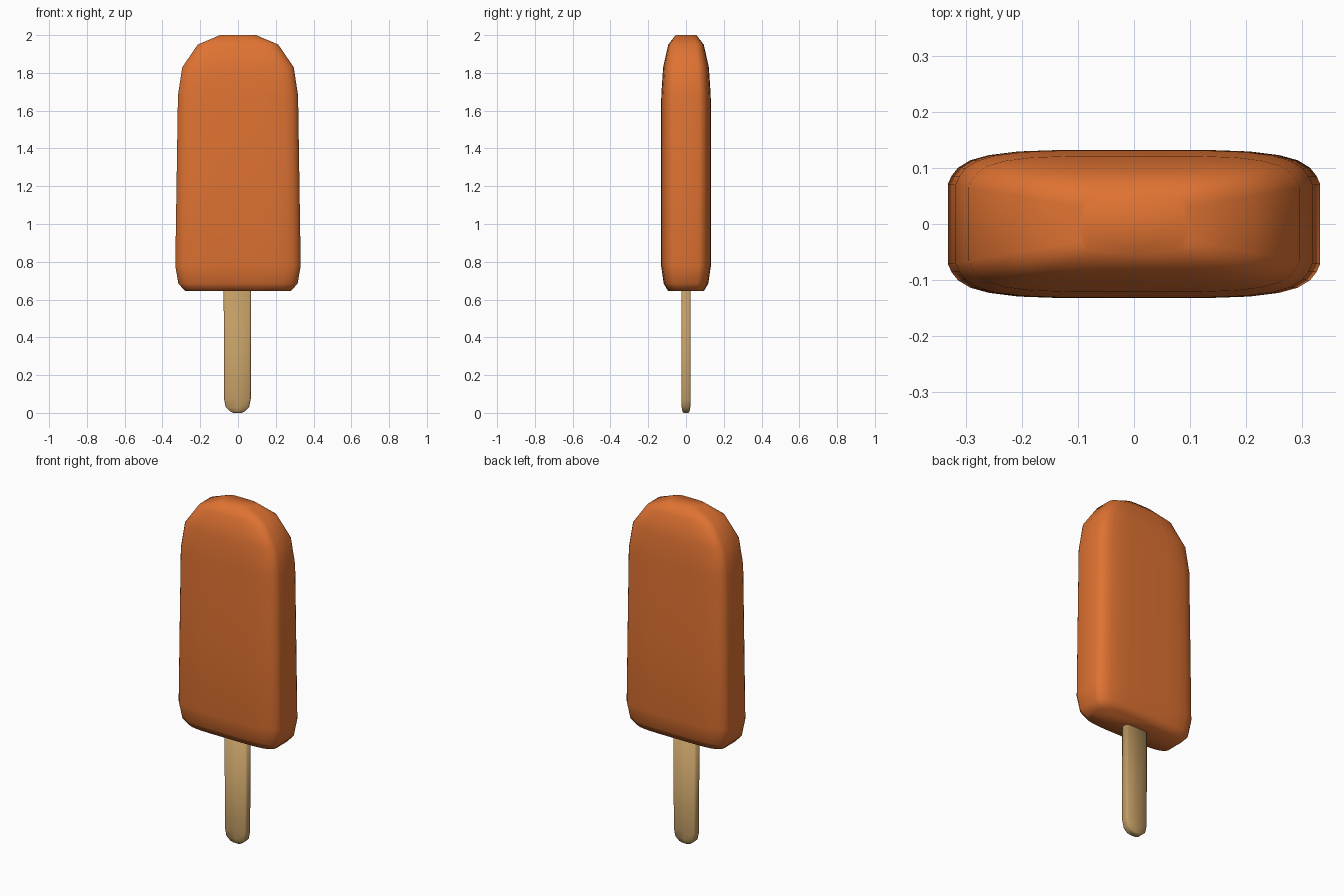
import bpy, bmesh, math

if "Cube" in bpy.data.objects:
    bpy.data.objects.remove(bpy.data.objects["Cube"])


def material(name, rgb):
    m = bpy.data.materials.new(name)
    m.diffuse_color = (*rgb, 1)
    m.use_nodes = True
    m.node_tree.nodes["Principled BSDF"].inputs["Base Color"].default_value = m.diffuse_color
    return m


def loft(name, quarter, rings, mat, centre_x=0.0):
    """Stack scaled copies of a mirrored quarter outline; rings are (z, half x, half y)."""
    right = quarter + [(-x, y) for x, y in reversed(quarter[:-1])]
    outline = right + [(x, -y) for x, y in reversed(right[1:-1])]
    bm = bmesh.new()
    loops = [[bm.verts.new((centre_x + x * hx, y * hy, z)) for x, y in outline]
             for z, hx, hy in rings]
    n = len(outline)
    for a, b in zip(loops, loops[1:]):
        for i in range(n):
            j = (i + 1) % n
            bm.faces.new((a[i], a[j], b[j], b[i]))
    bm.faces.new(list(reversed(loops[0])))
    bm.faces.new(loops[-1])
    bmesh.ops.recalc_face_normals(bm, faces=bm.faces[:])
    for f in bm.faces:
        f.smooth = True
    mesh = bpy.data.meshes.new(name)
    bm.to_mesh(mesh)
    bm.free()
    mesh.materials.append(mat)
    obj = bpy.data.objects.new(name, mesh)
    bpy.context.collection.objects.link(obj)
    return obj


orange = material("orange_ice", (0.74, 0.17, 0.032))
wood = material("pale_wood", (0.53, 0.33, 0.127))

# Frozen bar: soft rectangular section, rounded crown and base
bar_quarter = [(1, 0), (1, 0.54), (0.98, 0.65), (0.945, 0.76), (0.88, 0.86),
               (0.78, 0.93), (0.62, 0.98), (0.4, 1), (0, 1)]
bar_rings = [(0.645, 0.28, 0.095), (0.685, 0.316, 0.118), (0.78, 0.332, 0.132),
             (1.23, 0.325, 0.132), (1.68, 0.318, 0.131), (1.83, 0.295, 0.121),
             (1.95, 0.213, 0.094), (2.0, 0.095, 0.055)]
loft("ice_bar", bar_quarter, bar_rings, orange)

# Flat stick: rounded lower end, upper end sunk into the bar
stick_quarter = [(1, 0), (1, 0.5), (0.96, 0.8), (0.88, 1), (0, 1)]
stick_rings = [(0.0, 0.022, 0.014), (0.008, 0.038, 0.019), (0.03, 0.062, 0.023),
               (0.075, 0.071, 0.025), (0.72, 0.073, 0.025)]
loft("stick", stick_quarter, stick_rings, wood, centre_x=-0.003)
